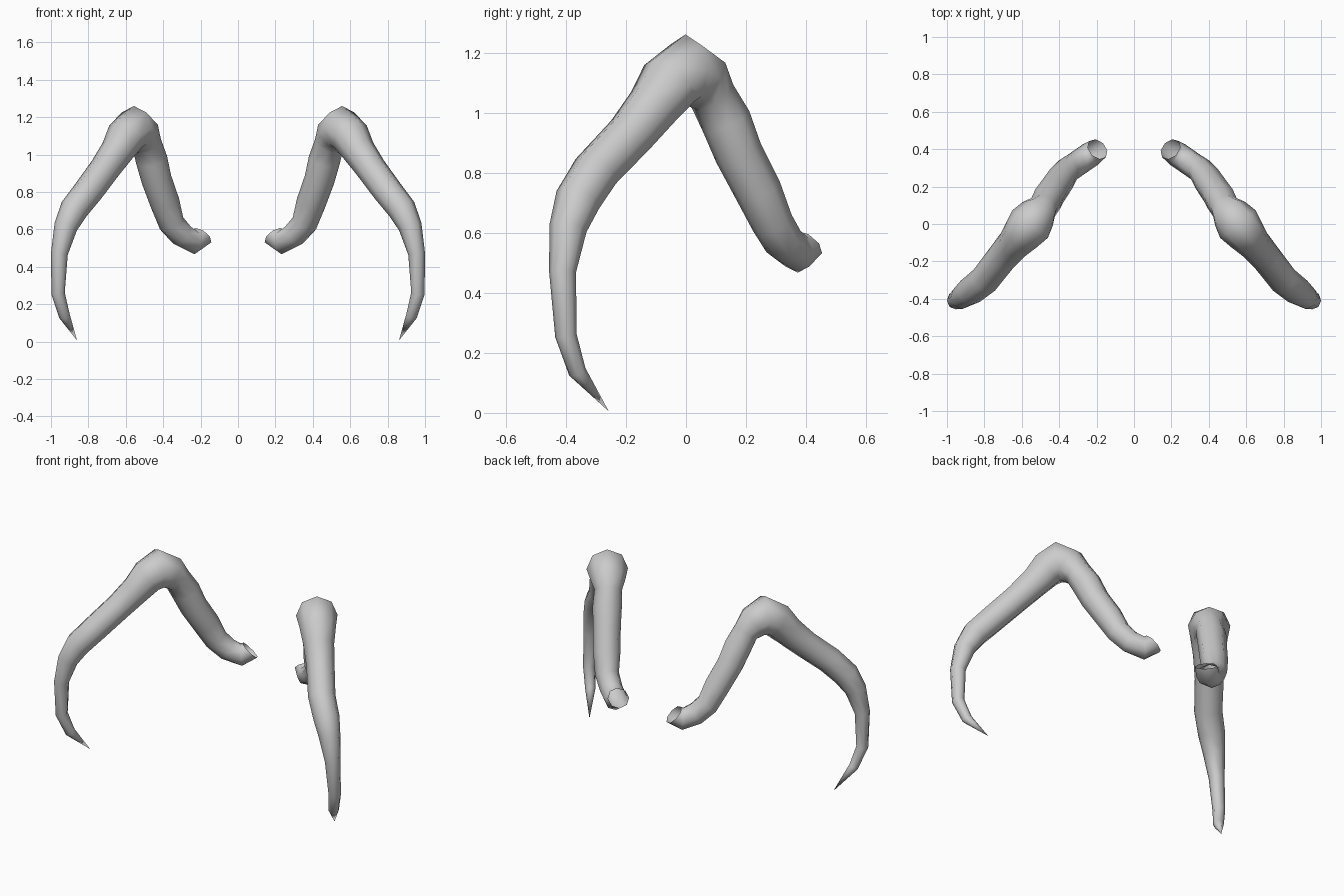
import bpy, bmesh, math
from mathutils import Vector

cube = bpy.data.objects.get("Cube")
if cube:
    bpy.data.objects.remove(cube, do_unlink=True)

# One plain grey for everything
grey = bpy.data.materials.new("plain grey")
grey.use_nodes = True
colour = (0.6, 0.6, 0.6, 1)
grey.diffuse_color = colour
grey.node_tree.nodes["Principled BSDF"].inputs["Base Color"].default_value = colour

# Limb stations from claw tip over the knee to the open socket: x, y, z, radius
STATIONS = [
    (.86, -.257, .005, 0), (.928, -.362, .137, .03), (.962, -.4, .258, .036),
    (.955, -.411, .47, .045), (.921, -.393, .615, .063), (.875, -.36, .71, .077),
    (.80, -.30, .805, .08), (.71, -.184, .927, .082), (.645, -.109, 1.02, .09),
    (.60, -.055, 1.098, .106), (.555, .0, 1.14, .12), (.515, .052, 1.105, .103),
    (.487, .088, 1.055, .08), (.462, .133, .972, .085), (.435, .175, .865, .081),
    (.39, .24, .74, .079), (.355, .288, .632, .07), (.30, .325, .57, .068),
    (.235, .37, .535, .068), (.195, .40, .563, .062),
]
SIDES = 8
ACROSS = Vector((.73, .68, 0)).normalized()  # square to the plane of the limb


def make_limb(name, mirror):
    bm = bmesh.new()
    centres = [Vector(s[:3]) for s in STATIONS]
    rings = []
    for i, centre in enumerate(centres):
        before = centres[max(i - 1, 0)]
        after = centres[min(i + 1, len(centres) - 1)]
        along = (centre - before).normalized() + (after - centre).normalized()
        along.normalize()
        if i == len(centres) - 1:
            along = Vector((-.5, .5, .7)).normalized()
        side = (ACROSS - along * ACROSS.dot(along)).normalized()
        up = along.cross(side)
        radius = STATIONS[i][3]
        ring = []
        for k in range(SIDES if radius else 1):
            a = math.tau * k / SIDES
            p = centre + (side * math.cos(a) + up * math.sin(a)) * radius
            ring.append(bm.verts.new((p.x * mirror, p.y, p.z)))
        rings.append(ring)
    # Skin between rings, closing the claw to a point and leaving the socket open
    for low, high in zip(rings, rings[1:]):
        for k in range(SIDES):
            n = (k + 1) % SIDES
            if len(low) == 1:
                bm.faces.new((low[0], high[n], high[k]))
            else:
                bm.faces.new((low[k], low[n], high[n], high[k]))
    bmesh.ops.recalc_face_normals(bm, faces=bm.faces)
    for face in bm.faces:
        face.smooth = True
    mesh = bpy.data.meshes.new(name)
    bm.to_mesh(mesh)
    bm.free()
    mesh.materials.append(grey)
    limb = bpy.data.objects.new(name, mesh)
    bpy.context.collection.objects.link(limb)


make_limb("left_claw_limb", 1)
make_limb("right_claw_limb", -1)
